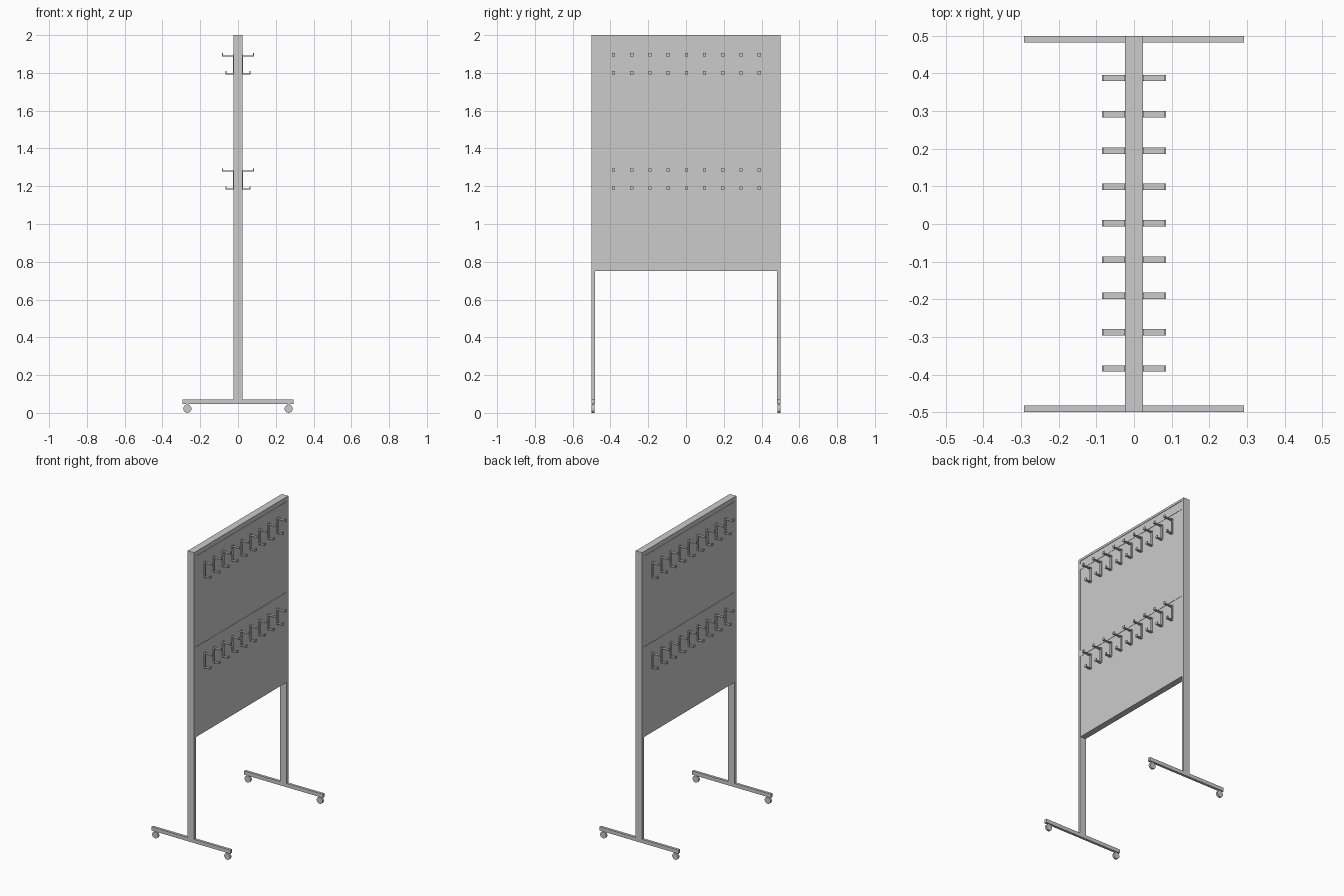
import bpy, bmesh, math
from mathutils import Matrix, Vector

if "Cube" in bpy.data.objects:
    bpy.data.objects.remove(bpy.data.objects["Cube"])


def add_box(bm, lo, hi):
    lo, hi = Vector(lo), Vector(hi)
    m = Matrix.Translation((lo + hi) / 2) @ Matrix.Diagonal((*(hi - lo), 1))
    bmesh.ops.create_cube(bm, size=1, matrix=m)


def finish(name, bm):
    me = bpy.data.meshes.new(name)
    bm.to_mesh(me)
    bm.free()
    ob = bpy.data.objects.new(name, me)
    bpy.context.collection.objects.link(ob)
    return ob


def box(name, lo, hi):
    bm = bmesh.new()
    add_box(bm, lo, hi)
    return finish(name, bm)


W = 0.5        # half width of the stand
T = 0.017      # tube thickness
D = 0.024      # half depth of the frame
P = 0.021      # half thickness of the panel

# Posts, feet and casters at both ends
for s, end in ((-1, "left"), (1, "right")):
    y0, y1 = sorted((s * (W - T), s * W))
    box(f"{end}_post", (-D, y0, 0.072), (D, y1, 2))
    box(f"{end}_foot", (-0.293, y0, 0.047), (0.293, y1, 0.072))
    for x, pos in ((-0.268, "a"), (0.268, "b")):
        bm = bmesh.new()
        m = Matrix.Translation((x, s * (W - T / 2), 0.022)) @ Matrix.Rotation(math.pi / 2, 4, 'X')
        bmesh.ops.create_cone(bm, cap_ends=True, segments=16, radius1=0.022,
                              radius2=0.022, depth=0.015, matrix=m)
        add_box(bm, (x - 0.006, s * (W - T / 2) - 0.004, 0.03), (x + 0.006, s * (W - T / 2) + 0.004, 0.049))
        finish(f"{end}_caster_{pos}", bm)

# Top rail and display panel
box("top_rail", (-D, -W + T, 1.985), (D, W - T, 2))
box("panel", (-P, -W + T, 0.75), (P, W - T, 1.985))

# One double hook: back plate, long upper arm, short lower arm, upturned tips
bm = bmesh.new()
add_box(bm, (0, -0.007, 0), (0.006, 0.007, 0.10))
for z, reach in ((0.0, 0.044), (0.095, 0.064)):
    add_box(bm, (0, -0.0085, z - 0.005), (reach, 0.0085, z))
    add_box(bm, (reach - 0.005, -0.0085, z - 0.005), (reach, 0.0085, z + 0.012))
hook = finish("hook", bm)
hook_mesh = hook.data
bpy.data.objects.remove(hook)

# Label strips and hook rows on both faces
for s, face in ((1, "right"), (-1, "left")):
    for dz, row in ((0, "upper"), (-0.61, "lower")):
        x0, x1 = sorted((s * P, s * (P + 0.002)))
        box(f"{face}_{row}_label_strip", (x0, -W + T, 1.925 + dz), (x1, W - T, 1.967 + dz))
        for i in range(9):
            ob = bpy.data.objects.new(f"{face}_{row}_hook_{i + 1}", hook_mesh)
            ob.location = (s * P, (i - 4) * 0.0965 + 0.002, 1.797 + dz)
            # Half turn for the opposite face
            ob.rotation_euler.z = 0 if s > 0 else math.pi
            bpy.context.collection.objects.link(ob)
